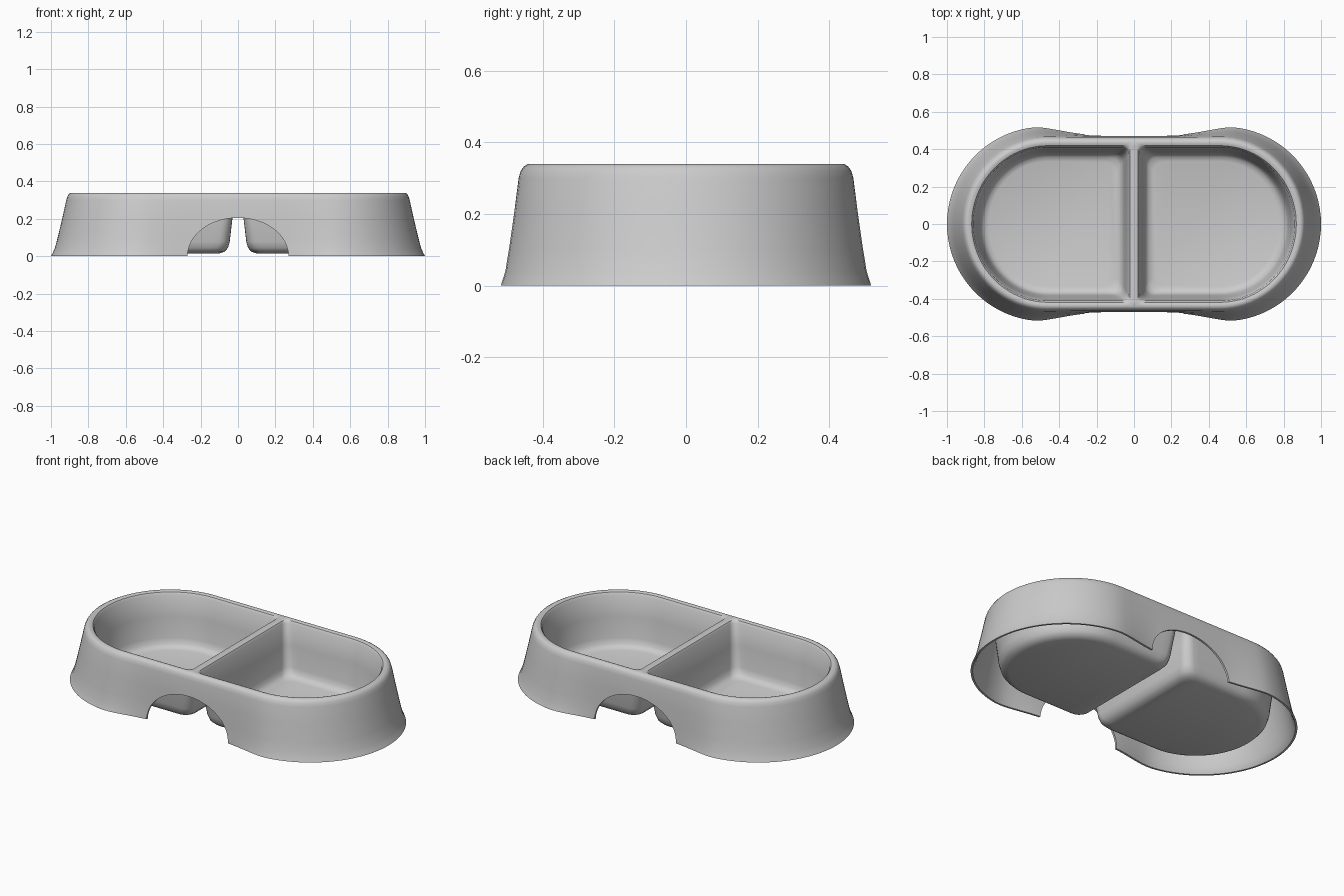
import bpy, bmesh
from math import sin, cos, pi

if "Cube" in bpy.data.objects:
    bpy.data.objects.remove(bpy.data.objects["Cube"])

N_ARC, N_LINE, N_COR = 40, 20, 5


def outline(z, L, W, bulge, cx):
    """Stadium ring; the rounded ends flare sideways by 'bulge'."""
    half = [(cx * (2 * i / N_LINE - 1) * -1, W) for i in range(N_LINE)]
    ring = [(cx + (L - cx) * cos(a), W * sin(a))
            for a in (-pi / 2 + pi * i / N_ARC for i in range(N_ARC))]
    ring += half
    ring += [(-x, -y) for x, y in ring]
    out = []
    for x, y in ring:
        t = min(max((abs(x) - 0.22) / 0.34, 0), 1)
        out.append((x, y * (1 + bulge / W * t * t * (3 - 2 * t)), z))
    return out


def d_shape(z, x0, L, W, r, side, cx=0.46):
    """D-shaped ring: straight divider side at x0, round outer end."""
    lower = [(x0 + r - r * cos(a), -W + r - r * sin(a))
             for a in (pi / 2 * i / N_COR for i in range(N_COR + 1))]
    lower += [(x0 + r + (cx - x0 - r) * i / 10, -W) for i in range(1, 10)]
    arc = [(cx + (L - cx) * cos(a), W * sin(a))
           for a in (-pi / 2 + pi * i / N_ARC for i in range(N_ARC + 1))]
    upper = [(x, -y) for x, y in reversed(lower)]
    return [(side * x, y, z) for x, y in lower + arc + upper]


def loft(bm, rings):
    """Skin consecutive rings, return the vertex rings."""
    vr = [[bm.verts.new(p) for p in r] for r in rings]
    for a, b in zip(vr, vr[1:]):
        n = len(a)
        for i in range(n):
            j = (i + 1) % n
            bm.faces.new((a[i], a[j], b[j], b[i]))
    return vr


def loop_edges(bm, ring):
    return [bm.edges.get((ring[i - 1], ring[i])) for i in range(len(ring))]


bm = bmesh.new()
# flared outer wall with rounded rim: z, half length, half width, bulge, cap centre
wall = [(0, 1.0, .478, .042, .48), (.015, .992, .478, .037, .48),
        (.04, .98, .476, .031, .48), (.10, .964, .474, .023, .475),
        (.20, .94, .47, .012, .47), (.30, .918, .464, .004, .46),
        (.32, .912, .460, .002, .46), (.333, .904, .452, 0, .46),
        (.339, .893, .442, 0, .46)]
rim = loop_edges(bm, loft(bm, [outline(*w) for w in wall])[-1])

# two bowl wells: z, divider x, end x, half width, corner radius
well = [(.339, .012, .881, .430, .035), (.335, .021, .868, .419, .035),
        (.322, .028, .859, .410, .035), (.20, .042, .842, .395, .04),
        (.08, .056, .825, .381, .045), (.05, .064, .815, .373, .05),
        (.034, .078, .800, .359, .055), (.026, .102, .776, .335, .06)]
floors = []
for side in (1, -1):
    rings = loft(bm, [d_shape(*w, side) for w in well])
    rim += loop_edges(bm, rings[0])
    floors.append(bm.faces.new(rings[-1]))

# flat rim top joining wall and wells
bmesh.ops.triangle_fill(bm, edges=rim, use_beauty=True, normal=(0, 0, 1))
bmesh.ops.recalc_face_normals(bm, faces=bm.faces[:])
bm.normal_update()
if floors[0].normal.z < 0:
    bmesh.ops.reverse_faces(bm, faces=bm.faces[:])

mesh = bpy.data.meshes.new("double_bowl")
bm.to_mesh(mesh)
bm.free()
bowl = bpy.data.objects.new("double_bowl", mesh)
bpy.context.collection.objects.link(bowl)

# thin sheet thickness
sol = bowl.modifiers.new("thickness", 'SOLIDIFY')
sol.thickness = 0.012
sol.offset = -1

# arched openings in the front and back walls
cutters = []
for y in (-.52, .52):
    bpy.ops.mesh.primitive_cylinder_add(vertices=64, radius=1, depth=1,
                                        location=(0, y, 0), rotation=(pi / 2, 0, 0))
    c = bpy.context.object
    c.name = "arch_cutter"
    c.scale = (.27, .205, .2)
    c.hide_render = True
    cutters.append(c)
    cut = bowl.modifiers.new("arch", 'BOOLEAN')
    cut.operation, cut.solver, cut.object = 'DIFFERENCE', 'EXACT', c

bpy.ops.object.select_all(action='DESELECT')
bpy.context.view_layer.objects.active = bowl
bowl.select_set(True)
for m in list(bowl.modifiers):
    bpy.ops.object.modifier_apply(modifier=m.name)
for c in cutters:
    bpy.data.objects.remove(c)

# level the foot and smooth
for v in bowl.data.vertices:
    v.co.z = max(v.co.z, 0)
bpy.ops.object.shade_smooth_by_angle(angle=0.6)
